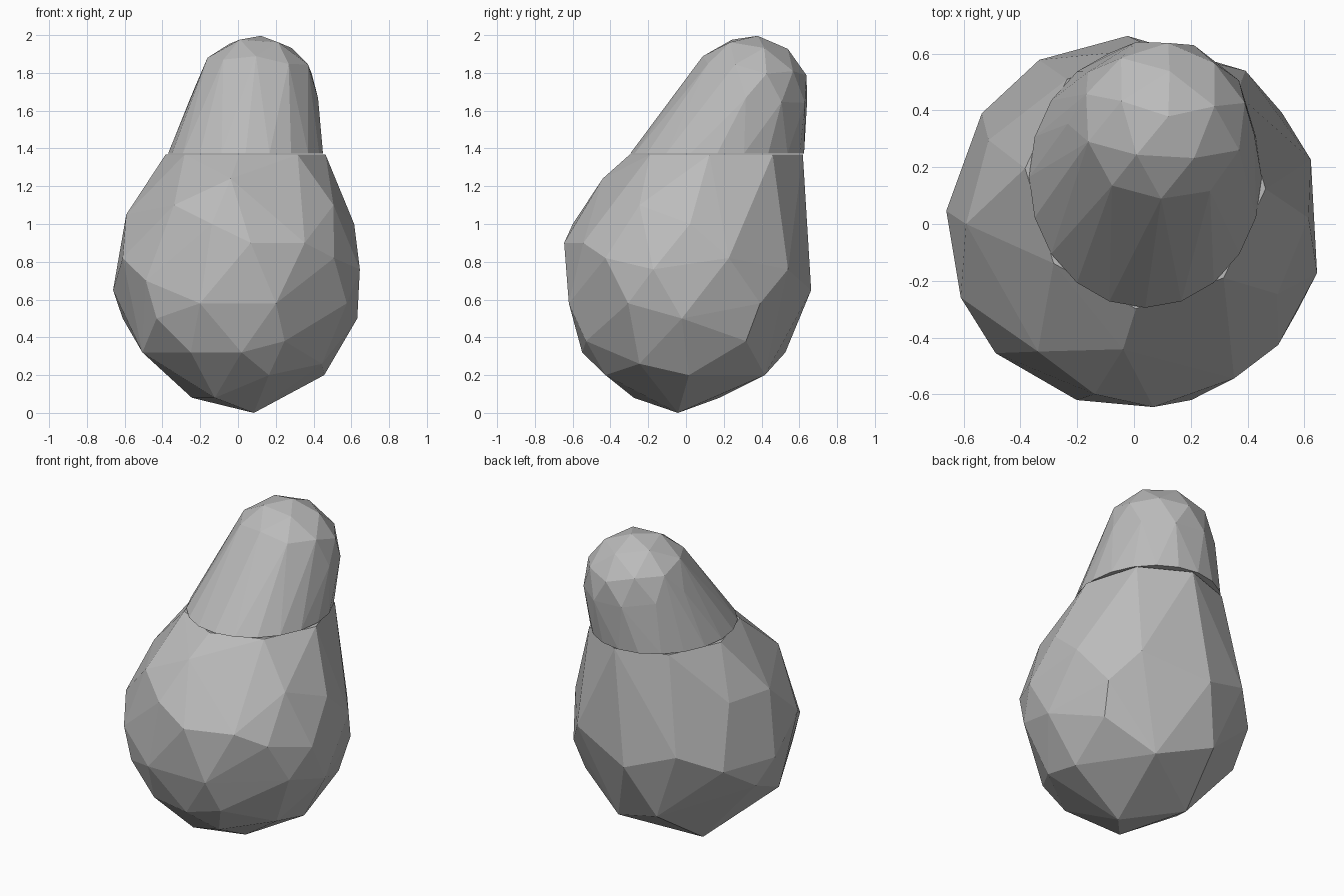
import bpy, bmesh
from math import cos, sin, sqrt, tau, radians
from mathutils import Matrix, Vector

if "Cube" in bpy.data.objects:
    bpy.data.objects.remove(bpy.data.objects["Cube"], do_unlink=True)

CUT = 1.37      # height of the seam between body and cap
MIDDLE = 0.74   # height of the widest part of the body
GIRTH = 0.668   # radius of the body there

# Facet corners of the body: height, then compass angles around the belly
CORNERS = {
    0: (-27,), 0.08: (-114, 144), 0.2: (-69, 2, 66), 0.26: (-29,),
    0.32: (-157, -117, -88, 107), 0.38: (-65, 33), 0.5: (-133, -2, 165),
    0.58: (-108, -72, -28, 37), 0.65: (92, 144, 176), 0.7: (-137,),
    0.76: (-15, 54, 120), 0.82: (-157, -40, 20), 0.9: (-84, -57),
    1: (-103, 2), 1.05: (180, 150), 1.1: (-127, -26, 40), 1.24: (-95,),
}


def make_material(name, colour):
    mat = bpy.data.materials.new(name)
    mat.use_nodes = True
    mat.diffuse_color = colour
    mat.node_tree.nodes["Principled BSDF"].inputs["Base Color"].default_value = colour
    return mat


def belly_points():
    """Place every facet corner on a globe resting on the ground."""
    points = []
    for z, angles in CORNERS.items():
        reach = MIDDLE if z < MIDDLE else GIRTH
        r = GIRTH * sqrt(max(1 - ((z - MIDDLE) / reach) ** 2, 0.02))
        points += [Vector((r * cos(radians(a)), r * sin(radians(a)), z)) for a in angles]
    return points


def ball_points(centre, radii, turn, pole):
    """Points of a turned icosphere."""
    bm = bmesh.new()
    bmesh.ops.create_icosphere(bm, subdivisions=2, radius=1)
    tilt = Vector((0, 0, -1)).rotation_difference(Vector(pole)).to_matrix()
    place = Matrix.Diagonal(radii) @ tilt @ Matrix.Rotation(radians(turn), 3, "Z")
    points = [Vector(centre) + place @ v.co for v in bm.verts]
    bm.free()
    return points


def ring_points(centre, radii, sides, z, phase=0):
    angles = [tau * (k + phase) / sides for k in range(sides)]
    return [Vector((centre[0] + radii[0] * cos(a), centre[1] + radii[1] * sin(a), z))
            for a in angles]


def hull_object(name, points, mat):
    """Wrap a tight flat-faced skin around the points."""
    bm = bmesh.new()
    for p in points:
        bm.verts.new(p)
    result = bmesh.ops.convex_hull(bm, input=bm.verts[:])
    spare = {g for key in ("geom_interior", "geom_unused") for g in result[key]
             if isinstance(g, bmesh.types.BMVert)}
    bmesh.ops.delete(bm, geom=list(spare), context="VERTS")
    bmesh.ops.recalc_face_normals(bm, faces=bm.faces[:])
    mesh = bpy.data.meshes.new(name)
    bm.to_mesh(mesh)
    bm.free()
    mesh.materials.append(mat)
    obj = bpy.data.objects.new(name, mesh)
    bpy.context.collection.objects.link(obj)
    return obj


grey = make_material("plain grey", (0.5, 0.5, 0.5, 1))

# Round, full-shouldered body drawn up to a flat, coarse neck
neck = ring_points((0.04, 0.16), (0.425, 0.46), 8, CUT - 0.003, -0.1)
hull_object("body", belly_points() + neck, grey)

# Leaning cap: small ball joined to a finer oval rim
tip = ball_points((0.095, 0.335, 1.69), (0.33, 0.32, 0.31), 15, (-0.08, -0.14, -1))
rim = ring_points((0.04, 0.165), (0.41, 0.46), 20, CUT + 0.003)
hull_object("cap", tip + rim, grey)
